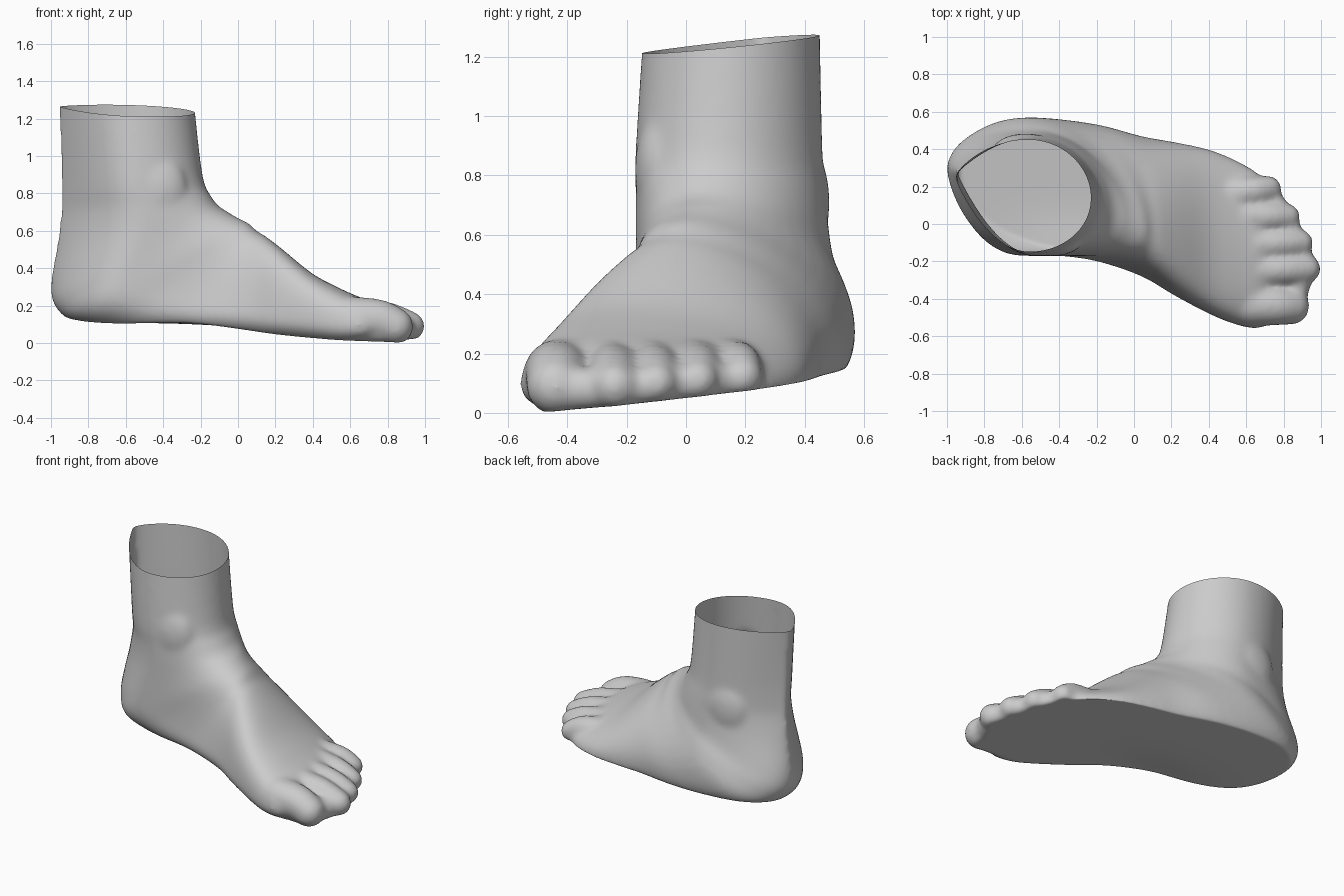
import bpy, bmesh, math
from mathutils import Vector, Matrix

cube = bpy.data.objects.get("Cube")
if cube:
    bpy.data.objects.remove(cube)

skin = bpy.data.materials.new("plain_grey")
skin.use_nodes = True
GREY = (0.6, 0.6, 0.6, 1)
skin.diffuse_color = GREY
skin.node_tree.nodes["Principled BSDF"].inputs["Base Color"].default_value = GREY

# Sections fanning from the shin, round the heel, to the ball of the foot:
# top x, top z, bottom x, bottom z, y min, y max, top y, bottom y, widest height
SECTIONS = [
    (-.24, 1.34, -.96, 1.37, -.14, .45, .15, .25, .54),
    (-.19, .9, -.95, .88, -.17, .46, .12, .27, .54),
    (-.14, .78, -.95, .7, -.17, .47, .09, .28, .54),
    (-.1, .73, -.97, .52, -.17, .48, .07, .29, .53),
    (-.05, .7, -1, .32, -.17, .5, .04, .3, .48),
    (-.02, .68, -.98, .2, -.17, .54, .02, .28, .42),
    (.02, .66, -.87, .11, -.17, .57, 0, .24, .34),
    (.06, .64, -.6, .05, -.17, .56, -.02, .2, .3),
    (.1, .6, -.3, .04, -.2, .53, -.04, .17, .27),
    (.15, .57, 0, .02, -.28, .47, -.07, .1, .27),
    (.24, .5, .2, 0, -.38, .44, -.12, .03, .28),
    (.4, .37, .4, -.02, -.48, .4, -.2, -.04, .35),
    (.55, .29, .55, -.03, -.54, .34, -.25, -.1, .4),
    (.66, .24, .67, -.02, -.56, .27, -.25, -.14, .45),
    (.73, .19, .74, .01, -.52, .2, -.2, -.16, .5),
]

# Toe base and tip: x, y, z, radius
TOES = [
    ((.62, -.43, .13, .12), (.84, -.44, .09, .1)),
    ((.6, -.25, .16, .09), (.92, -.24, .09, .08)),
    ((.6, -.11, .16, .09), (.89, -.1, .1, .07)),
    ((.56, .04, .16, .09), (.82, .04, .11, .07)),
    ((.52, .16, .16, .09), (.72, .19, .12, .07)),
]


def spline(rows, steps):
    """Catmull-Rom interpolation through rows of numbers."""
    out = []
    for i in range(len(rows) - 1):
        a, b = rows[max(i - 1, 0)], rows[i]
        c, d = rows[i + 1], rows[min(i + 2, len(rows) - 1)]
        for k in range(steps):
            t = k / steps
            out.append([q + .5 * t * (r - p + t * (2*p - 5*q + 4*r - s + t * (3*(q - r) + s - p)))
                        for p, q, r, s in zip(a, b, c, d)])
    return out + [list(rows[-1])]


def section(row, count=48):
    """Closed egg-like section, narrow behind the ankle and square at the sole."""
    tx, tz, bx, bz, y0, y1, ty, by, widest = row
    mid, half = (y0 + y1) / 2, (y1 - y0) / 2
    rise = min(max((bz - .1) / .6, 0), 1)
    taper = .8 + 1.2 * rise - .8 * max(0, bz - .9)
    points = []
    for i in range(count):
        angle = math.tau * i / count
        c, s = math.cos(angle), math.sin(angle)
        if s >= 0:
            u, w, lean = widest + (1 - widest) * s, c, ty - mid
        else:
            w = math.copysign(abs(c) ** taper, c)
            u, lean = widest - widest * abs(s) ** min(taper, 1), by - mid
        points.append(Vector((bx + (tx - bx) * u, mid + half * w + lean * s * s,
                              bz + (tz - bz) * u)))
    return points


def sole_height(x, y):
    arch = .035 * math.exp(-((x + .3) / .35) ** 2 - ((y + .2) / .2) ** 2)
    return .1 * (y + .5) + .035 * (.85 - x) + arch


bm = bmesh.new()

# Shin, heel and instep as one loft
rings = [[bm.verts.new(p) for p in section(row)] for row in spline(SECTIONS, 4)]
for a, b in zip(rings, rings[1:]):
    for i in range(len(a)):
        j = (i + 1) % len(a)
        bm.faces.new((a[i], a[j], b[j], b[i]))
bm.faces.new(rings[0])
bm.faces.new(rings[-1])
bmesh.ops.recalc_face_normals(bm, faces=bm.faces)


def ball(x, y, z, radius, scale=(1, 1, 1)):
    place = Matrix.Translation((x, y, z)) @ Matrix.Diagonal((*scale, 1))
    bmesh.ops.create_uvsphere(bm, u_segments=20, v_segments=12, radius=radius, matrix=place)


# Toes, each arched over a raised knuckle
for base, tip in TOES:
    knuckle = Vector(base).lerp(Vector(tip), .6)
    knuckle.z += .02
    for x, y, z, radius in spline([base, knuckle, tip], 6):
        ball(x, y, z, radius)

# Pads that join the toes from below
for x, y, z, radius in spline([tip for base, tip in TOES], 5):
    for back in (.02, .08, .15):
        ball(x - back, y, z - .01, radius * .85)

# Ankle bones
ball(-.58, .4, .71, .17, (1, .5, 1.15))
ball(-.44, -.085, .82, .17, (1, .52, 1.15))

mesh = bpy.data.meshes.new("foot")
bm.to_mesh(mesh)
bm.free()
foot = bpy.data.objects.new("foot", mesh)
bpy.context.collection.objects.link(foot)

# Fuse the parts and soften the joins
remesh = foot.modifiers.new("fuse", 'REMESH')
remesh.mode = 'VOXEL'
remesh.voxel_size = .014
soften = foot.modifiers.new("soften", 'SMOOTH')
soften.factor = .5
soften.iterations = 16
fused = bpy.data.meshes.new_from_object(
    foot.evaluated_get(bpy.context.evaluated_depsgraph_get()))
foot.modifiers.clear()
foot.data = fused

# Flatten the sole, soften its rim and open the shin at the top
bm = bmesh.new()
bm.from_mesh(fused)
for v in bm.verts:
    v.co.z = max(v.co.z, sole_height(v.co.x, v.co.y))
for _ in range(4):
    bmesh.ops.smooth_vert(bm, verts=bm.verts, factor=.5,
                          use_axis_x=True, use_axis_y=True, use_axis_z=True)
bmesh.ops.bisect_plane(bm, geom=bm.verts[:] + bm.edges[:] + bm.faces[:],
                       plane_co=(-.5, 0, 1.225), plane_no=(.03, -.1, 1), clear_outer=True)
bm.to_mesh(fused)
bm.free()

fused.materials.clear()
fused.materials.append(skin)
bpy.context.view_layer.objects.active = foot
foot.select_set(True)
bpy.ops.object.shade_smooth_by_angle(angle=math.radians(50))
